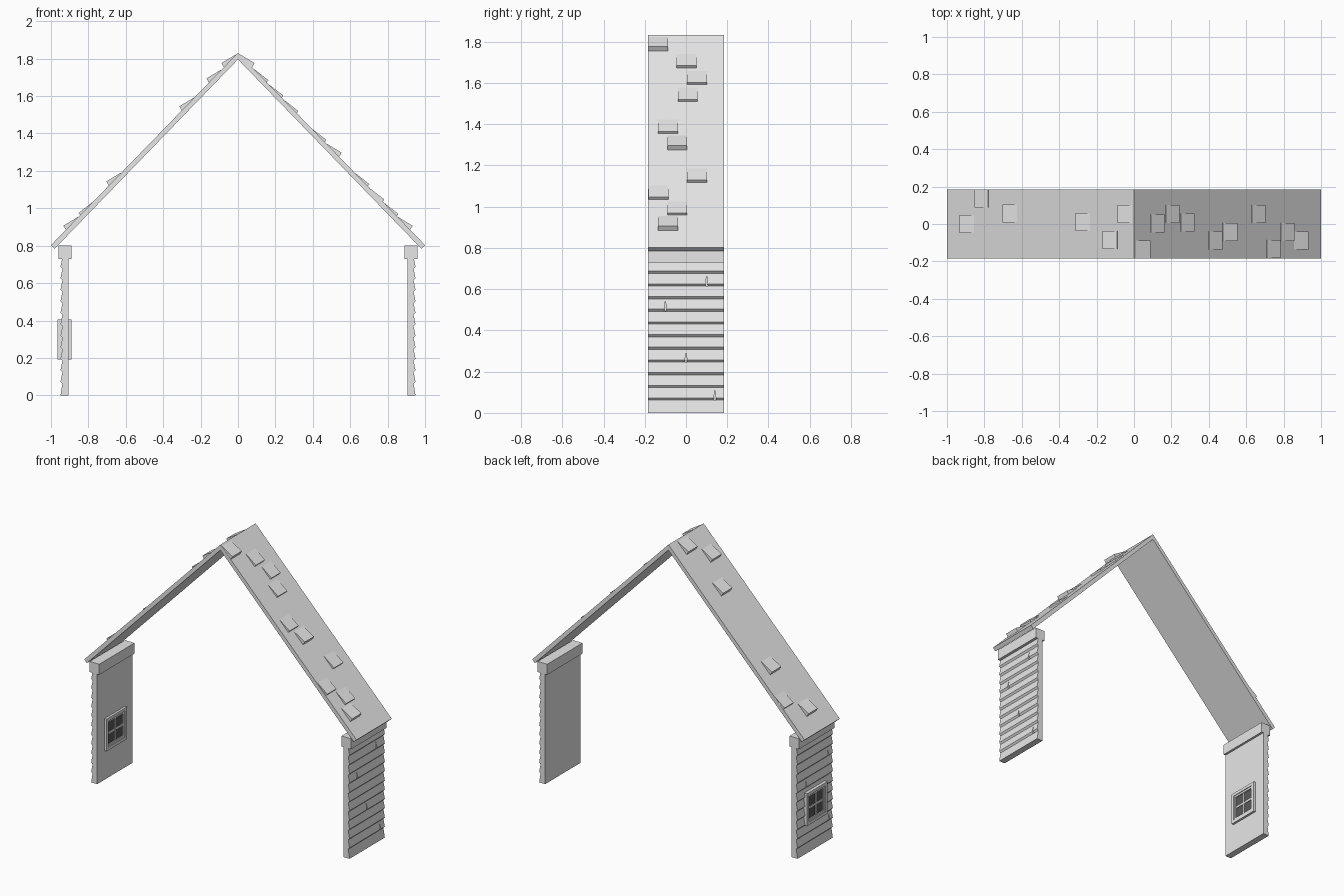
import bpy
import bmesh
from math import radians, cos, sin

if "Cube" in bpy.data.objects:
    bpy.data.objects.remove(bpy.data.objects["Cube"], do_unlink=True)


def material(name, value):
    mat = bpy.data.materials.new(name)
    mat.use_nodes = True
    colour = (value, value, value, 1)
    mat.diffuse_color = colour
    mat.node_tree.nodes["Principled BSDF"].inputs["Base Color"].default_value = colour
    return mat


GREY = material("light grey", 0.8)
GLASS = material("dark glass", 0.1)
HALF = 0.185  # half the depth of the building slice


def prisms(name, parts, mat=GREY):
    """Each part is an x-z outline with its y range; all join into one object."""
    bm = bmesh.new()
    for outline, y0, y1 in parts:
        face = bm.faces.new([bm.verts.new((x, y0, z)) for x, z in outline])
        new = bmesh.ops.extrude_face_region(bm, geom=[face])["geom"]
        verts = [v for v in new if isinstance(v, bmesh.types.BMVert)]
        bmesh.ops.translate(bm, verts=verts, vec=(0, y1 - y0, 0))
    bmesh.ops.recalc_face_normals(bm, faces=bm.faces)
    mesh = bpy.data.meshes.new(name)
    bm.to_mesh(mesh)
    bm.free()
    mesh.materials.append(mat)
    obj = bpy.data.objects.new(name, mesh)
    bpy.context.collection.objects.link(obj)
    return obj


def block(x0, x1, y0, y1, z0, z1):
    return [(x0, z0), (x1, z0), (x1, z1), (x0, z1)], y0, y1


# Walls with lapped siding, split boards and a beam on top
BOARD = 0.0615
IN, GROOVE, OUT = 0.905, 0.939, 0.949


def wall(side, s, cracks):
    outline = [(s * IN, 0), (s * OUT, 0)]
    for k in range(1, 12):
        outline += [(s * GROOVE, k * BOARD), (s * OUT, k * BOARD + 0.011)]
    outline += [(s * GROOVE, 0.738), (s * IN, 0.738)]
    obj = prisms(side + "_wall", [(outline, -HALF, HALF)])

    # wedge-shaped cracks, wide at the foot of the board
    bm = bmesh.new()
    for y, k in cracks:
        z = k * BOARD + 0.001
        ends = []
        for x in (s * 0.93, s * 0.98):
            ends.append([bm.verts.new((x, y + dy, z + dz))
                         for dy, dz in ((-0.006, 0), (0.006, 0), (0, 0.052))])
        a, b = ends
        bm.faces.new(a)
        bm.faces.new(b)
        for i in range(3):
            j = (i + 1) % 3
            bm.faces.new((a[i], a[j], b[j], b[i]))
    bmesh.ops.recalc_face_normals(bm, faces=bm.faces)
    mesh = bpy.data.meshes.new("crack_cutter")
    bm.to_mesh(mesh)
    bm.free()
    cutter = bpy.data.objects.new("crack_cutter", mesh)
    bpy.context.collection.objects.link(cutter)
    cutter.hide_render = True
    mod = obj.modifiers.new("cracks", 'BOOLEAN')
    mod.operation = 'DIFFERENCE'
    mod.solver = 'EXACT'
    mod.object = cutter
    bpy.context.view_layer.objects.active = obj
    bpy.ops.object.modifier_apply(modifier=mod.name)
    bpy.data.objects.remove(cutter, do_unlink=True)

    prisms(side + "_beam", [block(s * 0.89, s * 0.96, -HALF, HALF, 0.73, 0.8)])


wall("left", 1, [(0.1, 10), (-0.1, 8), (0, 4), (0.14, 1)])
wall("right", -1, [(-0.14, 9), (0.09, 7), (-0.15, 2)])

# Roof: two thin slopes meeting at the ridge
APEX, EAVE = 1.832, 0.803
prisms("roof", [([(0, APEX), (1, EAVE), (0.98, 0.784), (0, 1.796),
                  (-0.98, 0.784), (-1, EAVE)], -HALF, HALF)])


# Loose shingles: upper edge sunk in the roof, lower edge lifted
def shingles(name, s, places):
    parts = []
    for x, y, lifted in places:
        angle = radians(31 if lifted else 38)
        dx, dz = cos(angle), -sin(angle)
        length, thick = 0.092, 0.026
        z = APEX - x * (APEX - EAVE) + 0.002
        top = (x, z)
        low = (x + length * dx, z + length * dz)
        down = (thick * dz, -thick * dx)
        outline = [top, low, (low[0] + down[0], low[1] + down[1]),
                   (max(x + down[0], 0), z + down[1])]
        parts.append(([(s * px, pz) for px, pz in outline], y - 0.048, y + 0.048))
    prisms(name, parts)


shingles("left_shingles", 1, [
    (0.01, -0.136, True), (0.09, 0.003, False), (0.17, 0.053, False),
    (0.25, 0.008, False), (0.40, -0.087, False), (0.475, -0.042, True),
    (0.63, 0.053, False), (0.71, -0.133, False), (0.785, -0.042, False),
    (0.855, -0.087, True)])
shingles("right_shingles", -1, [
    (0.01, 0.053, True), (0.09, -0.085, True), (0.235, 0.01, True),
    (0.625, 0.055, True), (0.78, 0.136, False), (0.855, 0.0, True)])

# Window set through the right wall
CX, CZ = -0.927, 0.299


def ring(depth, outer, inner):
    x0, x1 = CX - depth / 2, CX + depth / 2
    parts = []
    for s in (-1, 1):
        lo, hi = sorted((s * outer, s * inner))
        parts.append(block(x0, x1, lo, hi, CZ - outer, CZ + outer))
        parts.append(block(x0, x1, -inner, inner, CZ + lo, CZ + hi))
    return parts


prisms("window_frame", ring(0.074, 0.107, 0.087))
prisms("window_sash", ring(0.064, 0.087, 0.074))
prisms("window_bars", [
    block(CX - 0.03, CX + 0.03, -0.006, 0.006, CZ - 0.074, CZ + 0.074),
    block(CX - 0.029, CX + 0.029, -0.074, 0.074, CZ - 0.006, CZ + 0.006)])
prisms("window_glass", [block(CX - 0.025, CX + 0.025, -0.074, 0.074,
                              CZ - 0.074, CZ + 0.074)], GLASS)
